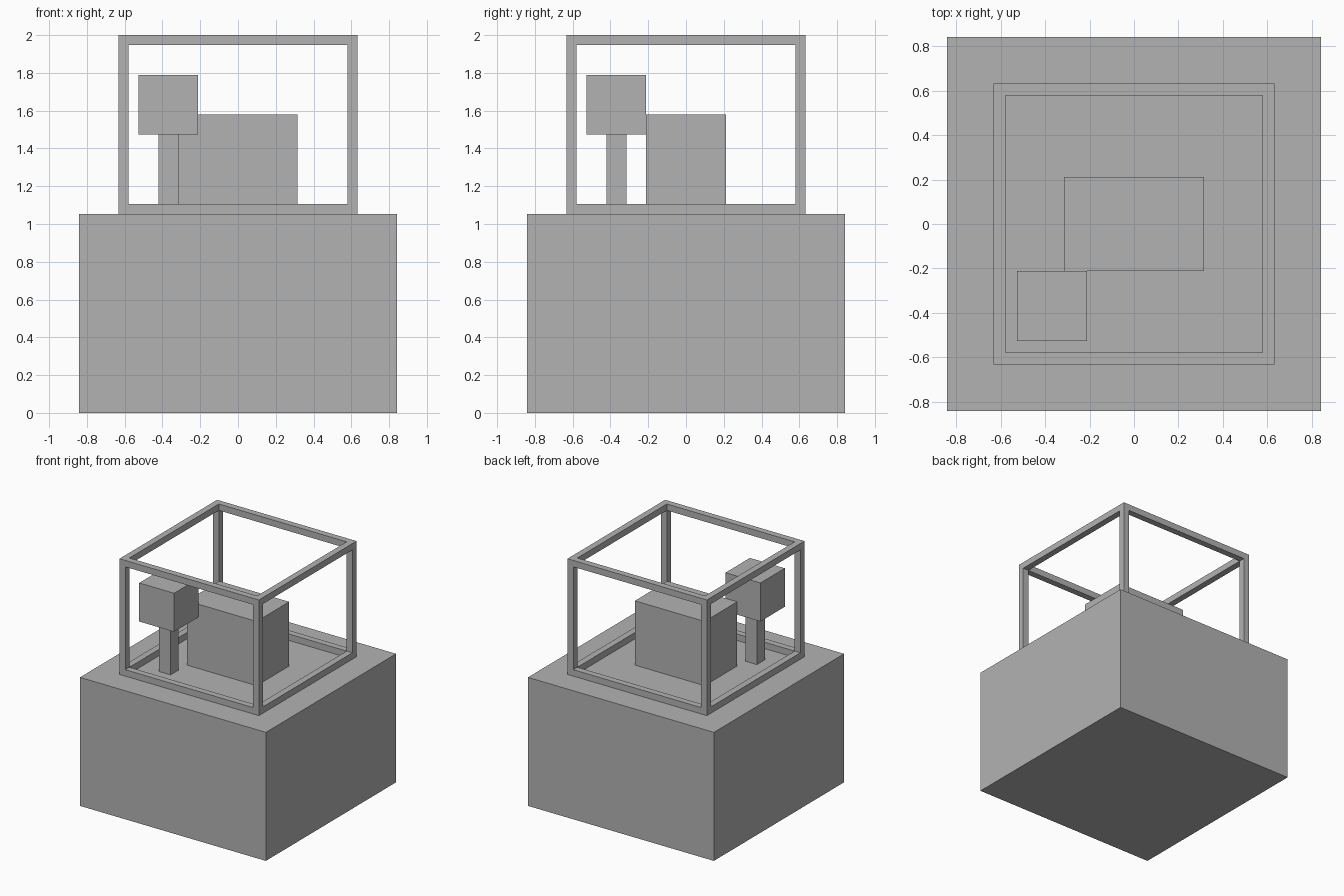
import bpy
import bmesh
from mathutils import Matrix, Vector

U = 2 / 19  # modelling unit: the whole model is 19 units tall

default = bpy.data.objects.get("Cube")
if default:
    bpy.data.objects.remove(default, do_unlink=True)

# Single matte grey
grey = bpy.data.materials.new("plain grey")
grey.use_nodes = True
colour = (0.45, 0.45, 0.45, 1)
grey.diffuse_color = colour
grey.node_tree.nodes["Principled BSDF"].inputs["Base Color"].default_value = colour


def add_box(name, low, high, bar=0):
    """Box between two corners, in units; with bar set, only its edge bars remain."""
    low, high = Vector(low) * U, Vector(high) * U
    bm = bmesh.new()
    bmesh.ops.create_cube(bm, size=1, matrix=Matrix.Diagonal((*(high - low), 1)))
    if bar:
        hollow_to_bars(bm, bar * U)
    mesh = bpy.data.meshes.new(name)
    bm.to_mesh(mesh)
    bm.free()
    mesh.materials.append(grey)
    obj = bpy.data.objects.new(name, mesh)
    obj.location = (low + high) / 2
    bpy.context.collection.objects.link(obj)
    return obj


def hollow_to_bars(bm, t):
    """Inset every side, push the panels in until they meet, then remove them."""
    panels = bm.faces[:]
    bm.normal_update()
    bmesh.ops.inset_individual(bm, faces=panels, thickness=t, use_even_offset=True)
    bm.normal_update()
    panels = bmesh.ops.extrude_discrete_faces(bm, faces=panels)["faces"]
    bm.normal_update()
    for face in panels:
        bmesh.ops.translate(bm, verts=face.verts[:], vec=face.normal * -t)
    bmesh.ops.delete(bm, geom=panels, context="FACES_ONLY")
    bmesh.ops.remove_doubles(bm, verts=bm.verts[:], dist=t / 100)
    bmesh.ops.recalc_face_normals(bm, faces=bm.faces[:])


# Plinth and the open display frame on it
add_box("plinth", (-8, -8, 0), (8, 8, 10))
add_box("display_frame", (-6, -6, 10), (6, 6, 19), bar=0.5)

# Building block and the tree beside it
add_box("building", (-3, -2, 10), (3, 2, 15))
add_box("tree_trunk", (-4, -4, 10), (-3, -3, 14))
add_box("tree_crown", (-5, -5, 14), (-2, -2, 17))
